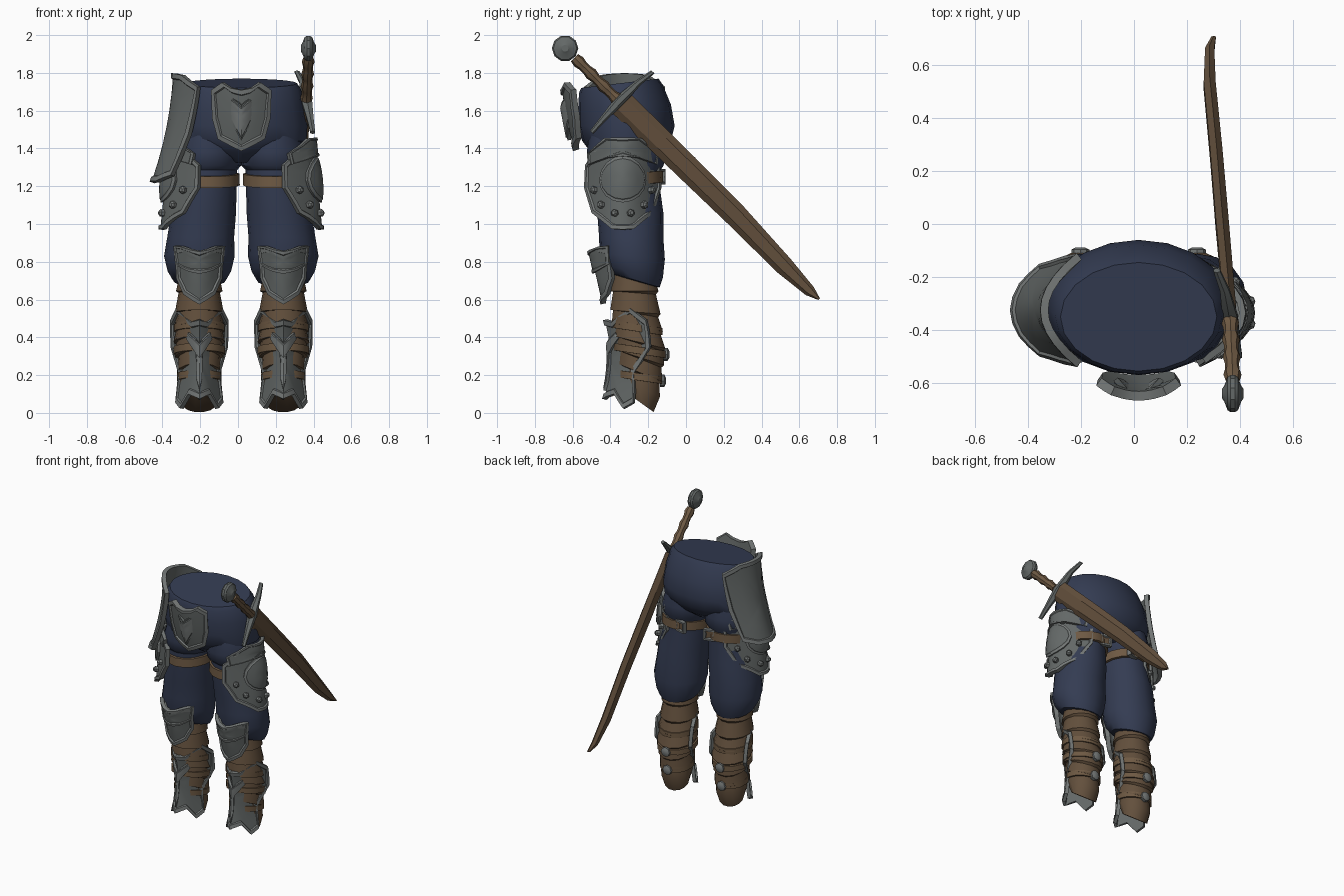
import bpy, bmesh, math
from mathutils import Vector as V3

if "Cube" in bpy.data.objects:
    bpy.data.objects.remove(bpy.data.objects["Cube"])

C = 0.0175  # x of the body's mirror plane; all x below are relative to it


def material(name, rgb):
    m = bpy.data.materials.new(name)
    m.diffuse_color = (*rgb, 1)
    m.use_nodes = True
    m.node_tree.nodes["Principled BSDF"].inputs["Base Color"].default_value = m.diffuse_color
    return m


BLUE = material("navy cloth", (0.034, 0.045, 0.085))
STEEL = material("steel", (0.125, 0.138, 0.135))
RIM = material("light steel", (0.175, 0.188, 0.185))
LEATHER = material("leather", (0.125, 0.080, 0.046))
STRAP = material("strap leather", (0.155, 0.100, 0.056))
SOLE = material("dark leather", (0.070, 0.045, 0.026))


def finish(name, bm, mats, side=1, smooth=32):
    for v in bm.verts:
        v.co.x = C + side * v.co.x
    bmesh.ops.recalc_face_normals(bm, faces=bm.faces[:])
    me = bpy.data.meshes.new(name)
    bm.to_mesh(me)
    bm.free()
    for m in mats:
        me.materials.append(m)
    ob = bpy.data.objects.new(name, me)
    bpy.context.collection.objects.link(ob)
    bpy.ops.object.select_all(action='DESELECT')
    ob.select_set(True)
    bpy.context.view_layer.objects.active = ob
    bpy.ops.object.shade_smooth_by_angle(angle=math.radians(smooth))
    return ob


def bridge(bm, a, b, mat=0):
    n = len(a)
    for i in range(n):
        j = (i + 1) % n
        bm.faces.new((a[i], a[j], b[j], b[i])).material_index = mat


def loft(name, rings, mats, side=1, smooth=32, last_cap=0):
    """Closed skin through a list of point rings."""
    bm = bmesh.new()
    vs = [[bm.verts.new(p) for p in r] for r in rings]
    for a, b in zip(vs, vs[1:]):
        bridge(bm, a, b)
    bm.faces.new(vs[0])
    bm.faces.new(vs[-1]).material_index = last_cap
    return finish(name, bm, mats, side, smooth)


def section(c, a, b, n):
    c, a, b = V3(c), V3(a), V3(b)
    return [c + a * math.cos(t) + b * math.sin(t)
            for t in (2 * math.pi * i / n for i in range(n))]


def level(cx, cy, z, rx, ry, tilt=0, n=16):
    return section((cx, cy, z), (rx, 0, 0), (0, ry, ry * tilt), n)


def sym(half):
    """Complete an outline given from top centre to bottom centre."""
    return half + [(-u, v) for u, v in reversed(half) if u > 0]


def plate(name, o, U, V, outline, c, p=2, k=0, th=0.025, rim=0.025, sink=0.01,
          mats=(RIM, STEEL), side=1):
    """Curved armour plate with a raised rim; returns its surface function."""
    o, U, V = V3(o), V3(U).normalized(), V3(V).normalized()
    N = U.cross(V)

    def normal(u, v):
        g = c * p * abs(u) ** (p - 1) * (1 if u > 0 else -1 if u < 0 else 0)
        return (U * g + V * 2 * k * v + N).normalized()

    def at(u, v, h=0):
        return o + U * u + V * v - N * (c * abs(u) ** p + k * v * v) + normal(u, v) * h

    pts = []
    for i, q in enumerate(outline):
        a, b = V3((*q, 0)), V3((*outline[(i + 1) % len(outline)], 0))
        m = max(1, math.ceil((b - a).length / 0.06))
        pts += [a.lerp(b, j / m) for j in range(m)]

    bm = bmesh.new()

    def ring(w, s, h):
        out = []
        for q in pts:
            d = q.normalized() * min(w, q.length * 0.6)
            u = q.x - d.x * normal(q.x, q.y).dot(N)
            out.append(bm.verts.new(at(u * s, (q.y - d.y) * s, h)))
        return out

    spec = [(0, 0.45, -th), (0, 1, -th), (0, 1, 0), (rim, 1, 0), (rim + 0.006, 1, -sink),
            (rim, 0.66, -sink), (rim, 0.33, -sink)]
    rs = [ring(*s) for s in spec]
    for i, (a, b) in enumerate(zip(rs, rs[1:])):
        bridge(bm, a, b, 0 if 1 <= i <= 3 else 1)
    for r, h in ((rs[0], -th), (rs[-1], -sink)):
        m = bm.verts.new(at(0, 0, h))
        for i in range(len(r)):
            bm.faces.new((r[i], r[(i + 1) % len(r)], m)).material_index = 1
    finish(name, bm, mats, side, 28)
    return at, normal


def stud(name, pos, d, r, h, side, mat=RIM, n=6):
    d = V3(d).normalized()
    a = d.orthogonal().normalized()
    b = d.cross(a)
    pos = V3(pos)
    loft(name, [section(pos + d * t, a * q, b * q, n)
                for t, q in ((-0.01, r), (h * 0.6, r), (h, r * 0.5))], [mat], side)


X, Y, Z = (1, 0, 0), (0, 1, 0), (0, 0, 1)

# Hips
loft("hips", [level(0, *r, n=20) for r in (
    (-0.35, 1.745, 0.295, 0.205, 0.12), (-0.345, 1.715, 0.315, 0.222, 0.1),
    (-0.325, 1.62, 0.335, 0.245, 0.05), (-0.315, 1.52, 0.350, 0.255),
    (-0.315, 1.44, 0.345, 0.235), (-0.315, 1.38, 0.25, 0.19),
    (-0.315, 1.325, 0.07, 0.12))], [BLUE])

# Groin guard with a raised leaf relief
gv = (0, -0.19, 0.98)
plate("groin_guard", (0, -0.645, 1.57), X, gv,
      sym([(0, 0.14), (0.06, 0.15), (0.105, 0.175), (0.16, 0.13), (0.155, -0.02),
           (0.125, -0.13), (0, -0.19)]), 2.2, k=0.3, th=0.035)
plate("groin_relief", (0, -0.652, 1.57), X, gv,
      sym([(0, 0.06), (0.05, 0.095), (0.095, 0.1), (0.075, 0.0), (0.03, -0.08), (0, -0.13)]),
      3.5, p=1.6, th=0.02, rim=0.012, sink=-0.006, mats=(STEEL, RIM))

for s, tag in ((1, "right"), (-1, "left")):
    # Trouser leg with a puffed hem
    loft(tag + "_trouser_leg", [level(*r) for r in (
        (0.16, -0.32, 1.50, 0.14, 0.19), (0.172, -0.32, 1.38, 0.175, 0.205),
        (0.172, -0.315, 1.31, 0.172, 0.197), (0.178, -0.31, 1.285, 0.155, 0.175),
        (0.183, -0.31, 1.19, 0.158, 0.172), (0.200, -0.295, 1.06, 0.172, 0.175),
        (0.215, -0.29, 0.93, 0.177, 0.17), (0.222, -0.285, 0.83, 0.187, 0.173, -0.1),
        (0.222, -0.28, 0.75, 0.168, 0.158, -0.2), (0.222, -0.275, 0.705, 0.142, 0.135, -0.3),
        (0.222, -0.275, 0.70, 0.11, 0.11, -0.3))], [BLUE], s, 40)

    # Thigh strap and its buckle
    loft(tag + "_thigh_strap", [level(0.18, -0.31, z, r, r + 0.017, 0.08) for z, r in (
        (1.268, 0.15), (1.266, 0.170), (1.205, 0.172), (1.203, 0.15))], [STRAP], s)
    plate(tag + "_thigh_buckle", (0.12, -0.12, 1.25), (-1, 0.3, 0), Z,
          [(-.04, .04), (.04, .04), (.04, -.04), (-.04, -.04)], 0, rim=0.014, th=0.03,
          mats=(RIM, LEATHER), side=s)

    # Boot shaft made of overlapping wraps
    shape = [(0.74, -0.275, 0.11, 0.115), (0.55, -0.27, 0.12, 0.128),
             (0.36, -0.245, 0.13, 0.133), (0.20, -0.245, 0.108, 0.113),
             (0.10, -0.24, 0.10, 0.09)]

    def shaft(z):
        for a, b in zip(shape, shape[1:]):
            if z >= b[0]:
                t = (a[0] - z) / (a[0] - b[0])
                return [p + (q - p) * t for p, q in zip(a, b)]
        return shape[-1]

    cuts = [0.74, 0.64, 0.53, 0.45, 0.37, 0.29, 0.21, 0.13]
    rings = []
    for i, (a, b) in enumerate(zip(cuts, cuts[1:])):
        for z, g in ((a - 0.004, -0.006), (b + 0.004, 0.008)):
            _, cy, rx, ry = shaft(z)
            rings.append(level(0.2225, cy, z, rx + g, ry + g, -0.08 * i, 14))
    rings.append(level(0.2225, -0.235, 0.05, 0.092, 0.065, -0.72, 14))
    loft(tag + "_boot", rings, [LEATHER, SOLE], s, 30, 1)

    # Calf straps with buckles
    for z, r in ((0.45, 0.137), (0.33, 0.14), (0.19, 0.121)):
        cy = shaft(z)[1]
        loft(tag + "_calf_strap", [level(0.2225, cy, z + dz, r - e - 0.003, r - e, -0.15, 14)
             for dz, e in ((0.02, 0.03), (0.019, 0), (-0.019, 0), (-0.02, 0.03))], [STRAP], s)
        if z < 0.4:
            stud(tag + "_calf_buckle", (0.22, cy + r - 0.005, z - 0.02), Y, 0.034, 0.022, s, n=8)

    # Greave with centre ridge
    gz = (0.2225, -0.412, 0.29)
    plate(tag + "_greave", gz, X, Z,
          sym([(0, 0.2), (0.05, 0.19), (0.125, 0.262), (0.155, 0.2), (0.153, 0.06),
               (0.112, -0.08), (0.128, -0.235), (0.105, -0.265), (0.06, -0.19), (0, -0.215)]),
          3.7, p=1.5, k=-0.7, th=0.024, rim=0.026, side=s)
    plate(tag + "_greave_ridge", (gz[0], gz[1] - 0.006, gz[2]), X, Z,
          sym([(0, 0.08), (0.06, 0.135), (0.07, 0.11), (0.02, 0.03), (0.014, -0.12), (0, -0.17)]),
          3.7, p=1.5, k=-0.7, th=0.016, rim=0.006, sink=-0.003, mats=(RIM, RIM), side=s)

    # Knee guard in two layers
    kv = (0, -0.22, 0.98)
    plate(tag + "_knee_guard", (0.2225, -0.49, 0.74), X, kv,
          sym([(0, 0.11), (0.1, 0.12), (0.13, 0.1), (0.122, -0.05), (0.085, -0.125), (0, -0.17)]),
          6.0, th=0.03, rim=0.022, side=s)
    plate(tag + "_knee_cap", (0.2225, -0.512, 0.8), X, kv,
          sym([(0, 0.055), (0.1, 0.068), (0.138, 0.06), (0.128, -0.035), (0.07, -0.055),
               (0, -0.065)]), 6.0, th=0.025, rim=0.018, sink=0.006, side=s)

    # Thigh guard: main plate, upper lame, round boss and rivets
    tv = V3((-0.1, 0, 0.99)).normalized()
    to = V3((0.415, -0.335, 1.21))
    at, nor = plate(tag + "_thigh_guard", to, Y, tv,
                    sym([(0, 0.17), (0.15, 0.19), (0.2, 0.12), (0.205, 0), (0.165, -0.14),
                         (0.06, -0.235), (0, -0.24)]), 4.4, th=0.03, rim=0.02, side=s)
    plate(tag + "_thigh_lame", to + tv * 0.18 + V3((0.014, 0, 0)), Y, tv,
          sym([(0, 0.07), (0.1, 0.07), (0.19, 0.0), (0.185, -0.06), (0.09, -0.035), (0, -0.03)]),
          4.4, th=0.025, rim=0.014, sink=0.005, side=s)
    plate(tag + "_thigh_boss", to + tv * 0.03 + V3((0.016, 0, 0)), Y, tv,
          [(0.125 * math.sin(i * math.pi / 8), 0.125 * math.cos(i * math.pi / 8))
           for i in range(16)], 5.0, k=0.9, th=0.03, rim=0.012, sink=-0.004,
          mats=(RIM, STEEL), side=s)
    for i in range(6):
        a = math.radians(-80 + 32 * i)
        u, v = 0.158 * math.sin(a), -0.168 * math.cos(a) + 0.01
        stud(tag + "_rivet", at(u, v, -0.008), nor(u, v), 0.02, 0.024, s)

# Long hip plate worn on the left only
plate("left_hip_plate", (0.405, -0.325, 1.52), Y, (-0.19, 0, 0.98),
      sym([(0, 0.28), (0.13, 0.28), (0.215, 0.235), (0.205, -0.02), (0.175, -0.25),
           (0.1, -0.295), (0, -0.305)]), 3.1, k=-0.25, th=0.03, rim=0.026, side=-1)

# Sheathed sword on the right hip
W = V3((0, 0.707, 0.707))
D = V3((0, 0.707, -0.707))
loft("scabbard", [section((x, y, z), W * w, (t, 0, 0), 6) for x, y, z, w, t in (
    (0.345, -0.335, 1.632, 0.070, 0.026), (0.315, 0.0, 1.305, 0.067, 0.028),
    (0.293, 0.26, 1.05, 0.062, 0.027), (0.268, 0.52, 0.778, 0.050, 0.026),
    (0.268, 0.655, 0.645, 0.030, 0.020), (0.283, 0.705, 0.602, 0.006, 0.010))],
    [LEATHER], smooth=15)
loft("crossguard", [section((x, y, z), D * t, (t * 1.2, 0, 0), 6) for x, y, z, t in (
    (0.295, -0.175, 1.805, 0.012), (0.325, -0.25, 1.75, 0.017), (0.345, -0.35, 1.655, 0.028),
    (0.365, -0.44, 1.555, 0.017), (0.378, -0.50, 1.485, 0.012))], [STEEL])
grip = []
for i in range(11):
    f = i / 10
    r = 0.034 if i % 3 == 0 else 0.027
    grip.append(section((0.345 + 0.01 * f, -0.37 - 0.22 * f, 1.665 + 0.215 * f),
                        W * r, (r, 0, 0), 8))
loft("grip", grip, [STRAP])
loft("pommel", [section((0.355 + dx, -0.64, 1.93), (0, r, 0), (0, 0, r), 10) for dx, r in (
    (-0.04, 0.018), (-0.032, 0.03), (-0.02, 0.062), (-0.008, 0.07), (0.008, 0.07),
    (0.02, 0.062), (0.032, 0.03), (0.04, 0.018))], [STEEL])
